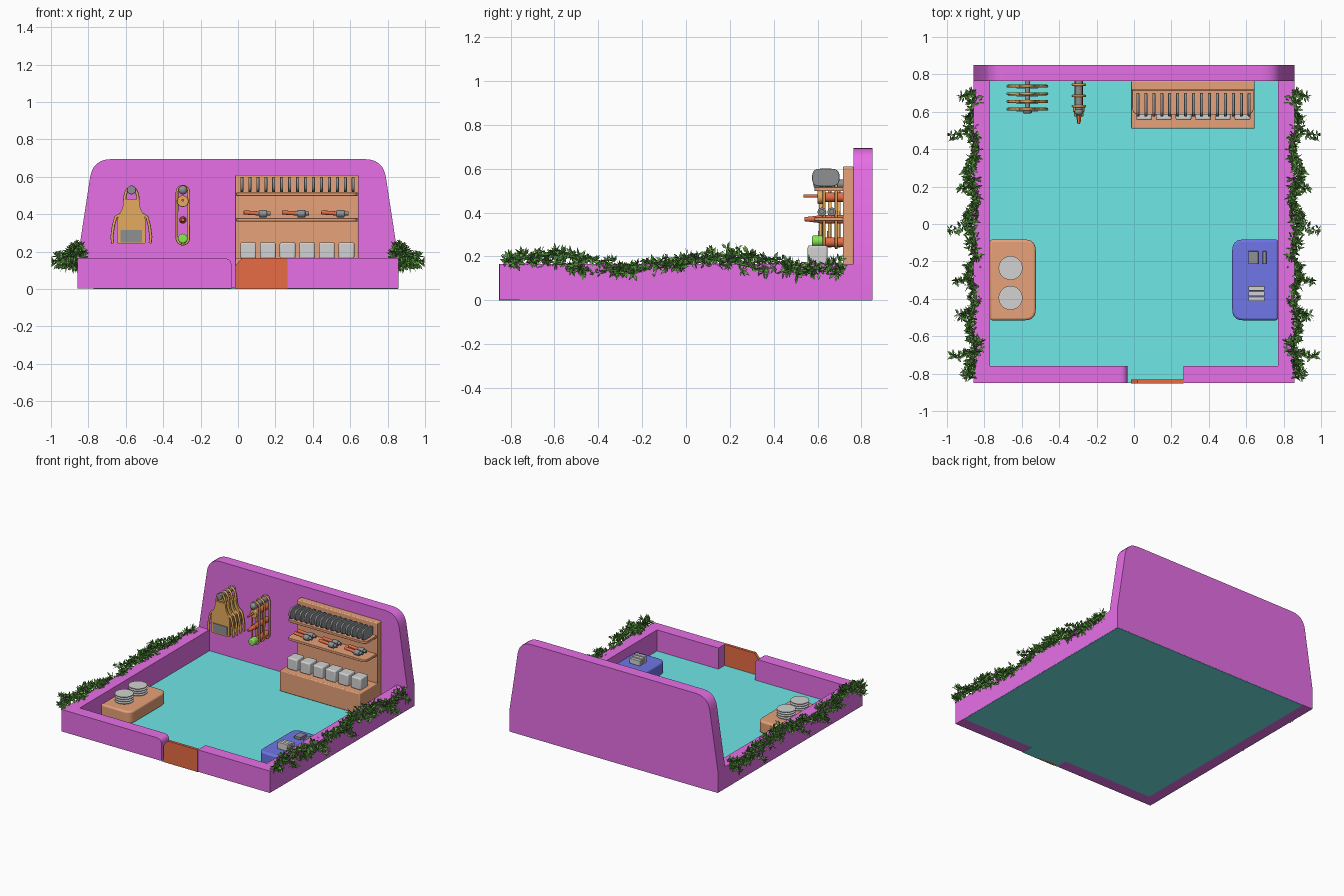
import bpy, bmesh, math, random
from mathutils import Vector, Matrix

cube = bpy.data.objects.get("Cube")
if cube:
    bpy.data.objects.remove(cube)
random.seed(4)


def material(name, *rgb):
    m = bpy.data.materials.new(name)
    m.use_nodes = True
    m.diffuse_color = (*rgb, 1)
    m.node_tree.nodes["Principled BSDF"].inputs["Base Color"].default_value = (*rgb, 1)
    return m


MAGENTA = material("magenta wall", 0.8, 0.16, 0.8)
TEAL = material("teal floor", 0.16, 0.8, 0.8)
BLUE = material("blue desk", 0.16, 0.18, 0.8)
WOOD = material("light wood", 0.8, 0.36, 0.19)
ORANGE = material("burnt orange", 0.8, 0.15, 0.06)
PALE = material("pale grey", 0.64, 0.65, 0.64)
STEEL = material("steel grey", 0.27, 0.28, 0.29)
GOLD = material("tan canvas", 0.78, 0.41, 0.11)
LEAF = material("leaf green", 0.12, 0.36, 0.06)
LIME = material("lime green", 0.25, 0.8, 0.09)


def finish(name, bm, mat, bevel=0, solid=True):
    if solid:
        bmesh.ops.recalc_face_normals(bm, faces=bm.faces)
    mesh = bpy.data.meshes.new(name)
    bm.to_mesh(mesh)
    bm.free()
    mesh.materials.append(mat)
    ob = bpy.data.objects.new(name, mesh)
    bpy.context.collection.objects.link(ob)
    if bevel:
        mod = ob.modifiers.new("soft edges", "BEVEL")
        mod.width, mod.segments = bevel, 3
    if solid:
        bpy.ops.object.select_all(action="DESELECT")
        ob.select_set(True)
        bpy.context.view_layer.objects.active = ob
        bpy.ops.object.shade_smooth_by_angle(angle=math.radians(35))


def box(name, x, y, z, mat, bevel=0):
    """Box from (min, max) ranges."""
    bm = bmesh.new()
    bmesh.ops.create_cube(bm, size=1)
    for v in bm.verts:
        v.co = [r[0] + (c + 0.5) * (r[1] - r[0]) for c, r in zip(v.co, (x, y, z))]
    finish(name, bm, mat, bevel)


def rounded(corners):
    """Outline from (a, b, radius) corners, rounded where radius > 0."""
    out = []
    for i, (a, b, r) in enumerate(corners):
        p = Vector((a, b))
        if not r:
            out.append(p)
            continue
        d0 = (Vector(corners[i - 1][:2]) - p).normalized() * r
        d1 = (Vector(corners[(i + 1) % len(corners)][:2]) - p).normalized() * r
        for k in range(7):
            t = k / 6
            out.append(p + d0 * (1 - t) ** 2 + d1 * t ** 2)
    return out


def slab(name, corners, lo, hi, mat, axis=1, bevel=0):
    """Outline in the two other axes, extruded along the given axis."""
    def at(p, h):
        co = [p.x, p.y]
        co.insert(axis, h)
        return Vector(co)
    bm = bmesh.new()
    face = bm.faces.new([bm.verts.new(at(p, lo)) for p in rounded(corners)])
    ext = bmesh.ops.extrude_face_region(bm, geom=[face])["geom"]
    bmesh.ops.translate(bm, vec=at(Vector((0, 0)), hi - lo),
                        verts=[v for v in ext if isinstance(v, bmesh.types.BMVert)])
    finish(name, bm, mat, bevel)


def rod(name, a, b, r0, mat, r1=None, sides=16, bevel=0):
    a, b = Vector(a), Vector(b)
    bm = bmesh.new()
    m = Matrix.Translation((a + b) / 2) @ (b - a).to_track_quat("Z", "Y").to_matrix().to_4x4()
    bmesh.ops.create_cone(bm, cap_ends=True, segments=sides, radius1=r0,
                          radius2=r0 if r1 is None else r1, depth=(b - a).length, matrix=m)
    finish(name, bm, mat, bevel)


def ball(name, c, size, mat):
    bm = bmesh.new()
    bmesh.ops.create_uvsphere(bm, u_segments=16, v_segments=10, radius=1,
                              matrix=Matrix.Translation(c) @ Matrix.Diagonal((*size, 1)))
    finish(name, bm, mat)


def wire(name, pts, r, mat, closed=False):
    cu = bpy.data.curves.new(name, "CURVE")
    cu.dimensions, cu.bevel_depth, cu.bevel_resolution = "3D", r, 2
    sp = cu.splines.new("POLY")
    sp.points.add(len(pts) - 1)
    for p, q in zip(sp.points, pts):
        p.co = (*q, 1)
    sp.use_cyclic_u = closed
    cu.materials.append(mat)
    bpy.context.collection.objects.link(bpy.data.objects.new(name, cu))


# Room shell: floor plate, low walls and the tall back wall
W, F, H, G = 0.857, 0.008, 0.165, 0.002
box("floor", (-0.772, W - 0.001), (-0.76, 0.849), (0, F), TEAL)
box("doorstep", (-0.035, 0.265), (-0.85, -0.76), (0, F), TEAL)
box("right_wall", (-W, -0.77), (-0.85, 0.8), (G, H), MAGENTA)
box("left_wall", (0.77, W), (-0.85, 0.8), (G, H), MAGENTA)
slab("front_wall_right", [(-W, G, 0), (-0.035, G, 0), (-0.035, H, 0.04), (-W, H, 0)],
     -0.85, -0.76, MAGENTA)
box("front_wall_left", (0.265, W), (-0.85, -0.76), (G, H), MAGENTA)
slab("back_wall", [(-W, G, 0), (W, G, 0), (W, H, 0), (0.776, 0.695, 0.1),
                   (-0.776, 0.695, 0.1), (-W, H, 0)], 0.765, 0.85, MAGENTA)
slab("door", [(-0.015, 0, 0), (0.265, 0, 0), (0.265, H, 0), (0.02, H, 0), (-0.015, 0.125, 0)],
     -0.852, -0.832, ORANGE)

# Side tables with rounded inner corners
for s, name, mat in ((-1, "wood_table", WOOD), (1, "blue_desk", BLUE)):
    slab(name, [(s * 0.77, -0.515, 0), (s * 0.525, -0.515, 0.06), (s * 0.525, -0.083, 0.06),
                (s * 0.77, -0.083, 0)], F, 0.1, mat, 2, 0.012)
for y in (-0.235, -0.395):
    rod("plate_core", (-0.66, y, 0.1), (-0.66, y, 0.16), 0.04, STEEL)
    for k in range(4):
        z = 0.105 + k * 0.0165
        rod("plate", (-0.66, y, z), (-0.66, y, z + 0.007), 0.05, PALE, 0.064, 32)
        rod("plate_rim", (-0.66, y, z + 0.007), (-0.66, y, z + 0.011), 0.064, PALE, sides=32)
box("desk_tray", (0.612, 0.665), (-0.215, -0.145), (0.1, 0.12), STEEL, 0.003)
box("desk_tool", (0.688, 0.708), (-0.215, -0.145), (0.1, 0.115), STEEL, 0.003)
for k in range(3):
    y = -0.413 + k * 0.028
    box("desk_block", (0.612, 0.698), (y, y + 0.025), (0.1, 0.15 - k * 0.006), PALE, 0.003)

# Shelf unit
box("shelf_base", (-0.015, 0.645), (0.51, 0.765), (F, 0.163), WOOD, 0.006)
box("shelf_back", (-0.015, 0.645), (0.715, 0.765), (0.15, 0.61), WOOD, 0.006)
for z in (0.362, 0.498):
    slab("shelf", [(-0.01, 0.72, 0), (-0.01, 0.585, 0.04), (0.64, 0.585, 0.04), (0.64, 0.72, 0)],
         z, z + 0.018, WOOD, 2, 0.003)
for k in range(15):
    x = 0.021 + k * 0.0425
    slab("rack_plate", [(0.575, 0.52, 0.036), (0.7, 0.52, 0.036), (0.7, 0.6, 0.036),
                        (0.575, 0.6, 0.036)], x - 0.008, x + 0.008, STEEL, 0, 0.003)
for k in range(6):
    x = 0.055 + k * 0.105
    box("bin", (x - 0.042, x + 0.042), (0.555, 0.645), (0.163, 0.25), PALE, 0.009)

# Hand tools on the middle shelf
for x in (0.1, 0.305, 0.515):
    for y in (0.62, 0.665):
        rod("tool_handle", (x - 0.07, y, 0.41), (x + 0.005, y, 0.405), 0.011, ORANGE, bevel=0.003)
        rod("tool_neck", (x, y, 0.405), (x + 0.075, y, 0.405), 0.011, STEEL)
        rod("tool_head", (x + 0.012, y, 0.403), (x + 0.055, y, 0.403), 0.02, STEEL, bevel=0.005)

# Aprons hanging one in front of another on a peg
AX = -0.57
HALF = [(0.076, 0.24, 0.015), (0.076, 0.385, 0.03), (0.046, 0.43, 0.025), (0.042, 0.482, 0.012)]
apron = HALF + [(-a, b, r) for a, b, r in reversed(HALF)]
for k in range(4):
    y = 0.606 + k * 0.041
    slab("apron", [(AX + a, b, r) for a, b, r in apron], y, y + 0.016, GOLD, bevel=0.003)
    box("apron_pocket", (AX - 0.058, AX + 0.058), (y - 0.005, y + 0.001), (0.25, 0.315), STEEL)
    arc = [math.pi * i / 10 for i in range(11)]
    wire("neck_loop", [(AX + 0.036 * math.cos(t), y + 0.008, 0.475 + 0.07 * math.sin(t)) for t in arc],
         0.008, GOLD)
    for s in (-1, 1):
        wire("apron_strap", [(AX + s * a, y + 0.008, b) for a, b in
                             ((0.06, 0.4), (0.083, 0.385), (0.096, 0.34), (0.104, 0.28), (0.1, 0.245))],
             0.008, GOLD)
rod("apron_peg", (AX, 0.6, 0.53), (AX, 0.77, 0.53), 0.014, STEEL)
rod("apron_peg_cap", (AX, 0.592, 0.53), (AX, 0.606, 0.53), 0.024, STEEL, bevel=0.004)

# Wall rack with tools pointing outward
RX = -0.295
for y in (0.63, 0.685, 0.745):
    loop = [(RX + 0.032 * math.cos(t), y, (0.515 if t < math.pi else 0.275) + 0.035 * math.sin(t))
            for t in (2 * math.pi * i / 24 for i in range(24))]
    wire("rack_loop", loop, 0.007, GOLD, True)
for z, mat, r in ((0.53, STEEL, 0.02), (0.47, ORANGE, 0.022), (0.37, ORANGE, 0.02), (0.265, ORANGE, 0.022)):
    rod("rack_tool", (RX, 0.61, z), (RX, 0.77, z), r, mat, bevel=0.004)
rod("rack_collar", (RX, 0.6, 0.47), (RX, 0.625, 0.47), 0.031, GOLD, bevel=0.004)
rod("rack_spike", (RX, 0.535, 0.475), (RX, 0.61, 0.475), 0.007, ORANGE)
rod("rack_point", (RX, 0.54, 0.37), (RX, 0.615, 0.37), 0.009, ORANGE, 0.018)
ball("rack_knob", (RX, 0.6, 0.53), (0.024, 0.02, 0.024), STEEL)
rod("rack_lime_grip", (RX, 0.575, 0.27), (RX, 0.63, 0.27), 0.026, LIME, bevel=0.008)


# Trailing ivy along both side walls
def add_leaf(bm, root, d, length):
    d = d.normalized()
    side = d.cross(Vector([random.gauss(0, 1) for _ in range(3)])).normalized()
    if d.cross(side).dot(Vector((0.7, 0, 0.7))) < 0:
        side = -side
    mid, w = root + d * length * 0.5, side * length * 0.19
    bm.faces.new([bm.verts.new(c) for c in (root, mid - w, root + d * length, mid + w)])


def vine(y, strand):
    phase = math.tau * (y - 0.2 + 0.14 * strand) / 0.82
    return Vector((0.862 + 0.015 * math.cos(y * 24), y, 0.178 - 0.016 * strand + 0.03 * math.cos(phase)))


sprigs = []
for i in range(240):
    p = vine(-0.82 + 1.52 * i / 239, i % 2)
    sprigs.append(p + Vector([random.gauss(0, s) for s in (0.013, 0.01, 0.013)]))
for y, reach in ((0.69, 0.07), (0.48, 0.11), (0.2, 0.06), (-0.02, 0.11), (-0.3, 0.08),
                 (-0.48, 0.07), (-0.7, 0.11)):
    for k in range(1, 7):
        sprigs.append(vine(y, 0) + Vector((reach * k / 6, 0.012 * math.sin(k), -0.005 * k)))
bm = bmesh.new()
for p in sprigs:
    for _ in range(8):
        d = Vector([random.gauss(0, 1) for _ in range(3)]) + Vector((0.2, 0, 0.1))
        add_leaf(bm, p, d, random.uniform(0.026, 0.044))
for v in bm.verts:
    v.co.x = min(v.co.x, 0.998)
copy = bmesh.ops.duplicate(bm, geom=bm.verts[:] + bm.edges[:] + bm.faces[:])["geom"]
for v in copy:
    if isinstance(v, bmesh.types.BMVert):
        v.co.x *= -1
bmesh.ops.reverse_faces(bm, faces=[f for f in copy if isinstance(f, bmesh.types.BMFace)])
finish("ivy_leaves", bm, LEAF, solid=False)
for s in (-1, 1):
    for strand in (0, 1):
        path = [vine(-0.82 + 0.025 * i, strand) for i in range(62)]
        wire("ivy_stem", [(s * p.x, p.y, p.z) for p in path], 0.005, LEAF)
